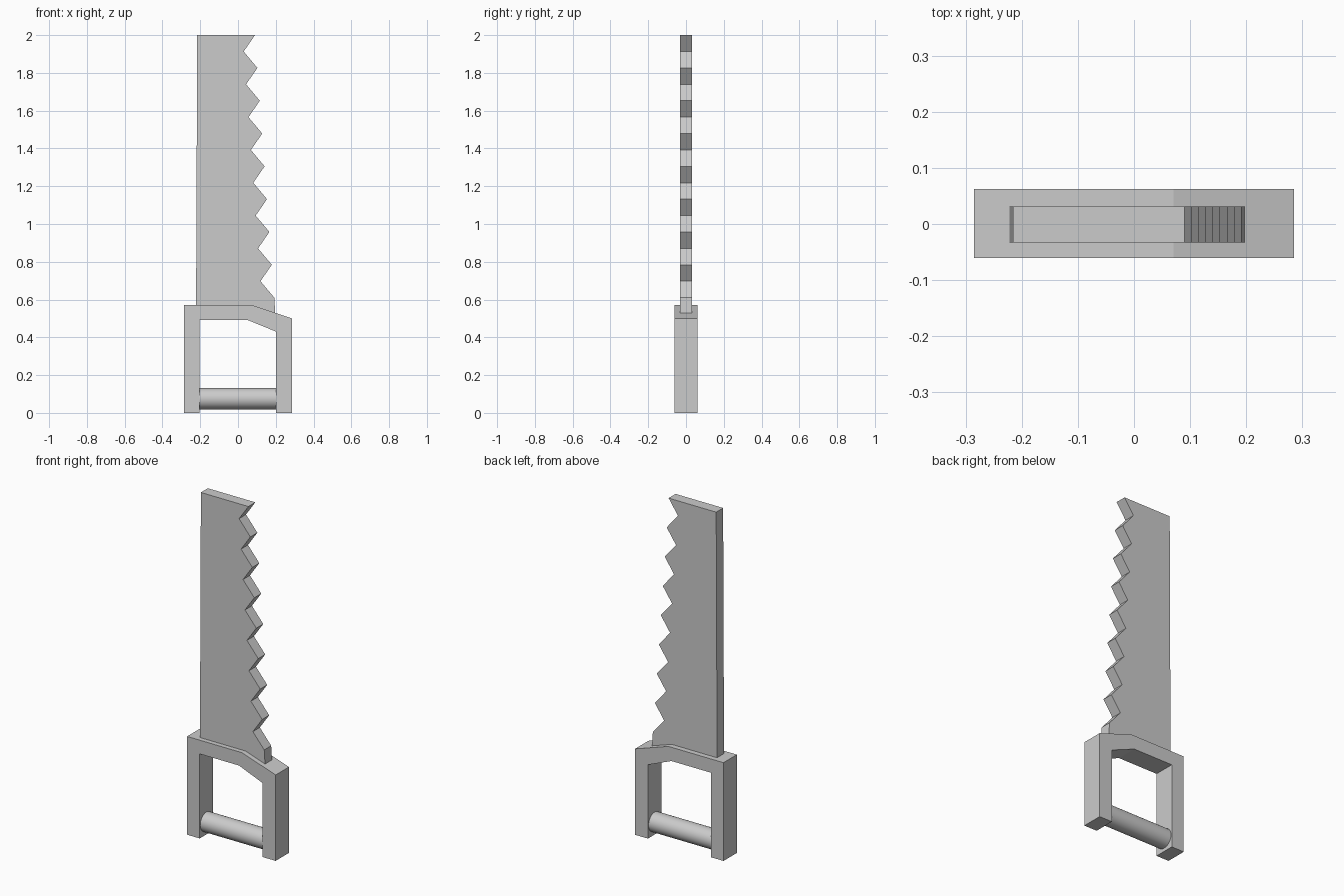
import bpy, bmesh, math

cube = bpy.data.objects.get("Cube")
if cube:
    bpy.data.objects.remove(cube)

grey = bpy.data.materials.new("plain grey")
grey.use_nodes = True
colour = (0.6, 0.6, 0.6, 1)
grey.diffuse_color = colour
grey.node_tree.nodes["Principled BSDF"].inputs["Base Color"].default_value = colour


def extrude_outline(name, outline, y0, y1):
    """Solid plate from an (x, z) outline, spanning y0 to y1."""
    bm = bmesh.new()
    face = bm.faces.new([bm.verts.new((x, y0, z)) for x, z in outline])
    ext = bmesh.ops.extrude_face_region(bm, geom=[face])
    verts = [v for v in ext["geom"] if isinstance(v, bmesh.types.BMVert)]
    bmesh.ops.translate(bm, verts=verts, vec=(0, y1 - y0, 0))
    bmesh.ops.recalc_face_normals(bm, faces=bm.faces)
    mesh = bpy.data.meshes.new(name)
    bm.to_mesh(mesh)
    bm.free()
    mesh.materials.append(grey)
    obj = bpy.data.objects.new(name, mesh)
    bpy.context.collection.objects.link(obj)
    return obj


# Handle frame: an arch open at the bottom, sloping down on the toothed side
outer = [(-0.285, 0), (-0.285, 0.572), (0.07, 0.572), (0.285, 0.5), (0.285, 0)]
inner = [(0.202, 0), (0.202, 0.43), (0.05, 0.492), (-0.204, 0.492), (-0.204, 0)]
extrude_outline("handle_frame", outer + inner, -0.061, 0.062)

# Blade: straight back edge, evenly spaced teeth that widen toward the handle
TEETH, PITCH, FLARE = 8, 0.1737, 0.0127
teeth = []
for i in range(TEETH):
    tip_x, tip_z = 0.09 + FLARE * i, 2 - PITCH * i
    teeth += [(tip_x, tip_z), (tip_x - 0.06, tip_z - PITCH / 2)]
heel = [(0.192, 2 - PITCH * TEETH), (0.198, 0.515)]
extrude_outline("blade", [(-0.222, 0.53), (-0.216, 2)] + teeth + heel, -0.033, 0.031)

# Grip bar between the two legs of the frame
bpy.ops.mesh.primitive_cylinder_add(
    vertices=32, radius=0.056, depth=0.42, location=(0, 0, 0.075),
    rotation=(0, math.pi / 2, 0))
grip = bpy.context.object
grip.name = "grip_bar"
grip.data.materials.append(grey)
bpy.ops.object.shade_smooth_by_angle(angle=math.radians(40))
